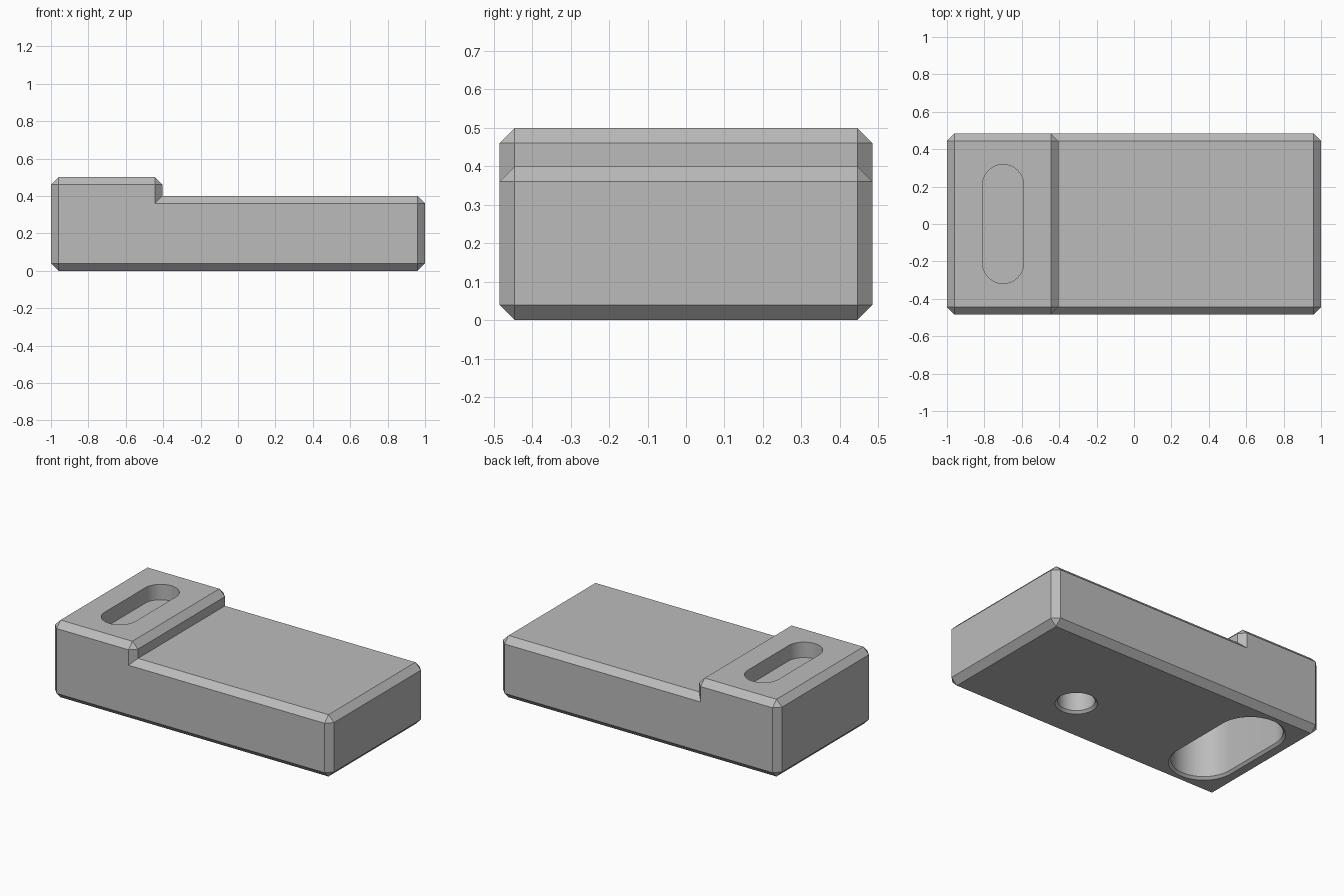
import bpy
import bmesh
import math
from itertools import product

default = bpy.data.objects.get("Cube")
if default:
    bpy.data.objects.remove(default, do_unlink=True)

CHAMFER = 0.04
HALF_Y = 0.485

grey = bpy.data.materials.new("plain grey")
grey.use_nodes = True
grey.diffuse_color = (0.5, 0.5, 0.5, 1)
grey.node_tree.nodes["Principled BSDF"].inputs["Base Color"].default_value = (0.5, 0.5, 0.5, 1)


def make_object(name, bm):
    bmesh.ops.recalc_face_normals(bm, faces=bm.faces)
    mesh = bpy.data.meshes.new(name)
    bm.to_mesh(mesh)
    bm.free()
    mesh.materials.append(grey)
    obj = bpy.data.objects.new(name, mesh)
    bpy.context.collection.objects.link(obj)
    return obj


def chamfered_box(name, low, high):
    """Box with every edge chamfered, as the hull of its face corners."""
    bm = bmesh.new()
    for axis in range(3):
        for side in product((0, 1), repeat=3):
            point = []
            for i in range(3):
                inset = 0 if i == axis else CHAMFER
                point.append(high[i] - inset if side[i] else low[i] + inset)
            bm.verts.new(point)
    bmesh.ops.convex_hull(bm, input=bm.verts)
    bmesh.ops.dissolve_limit(bm, angle_limit=0.01, verts=bm.verts, edges=bm.edges)
    return make_object(name, bm)


def slot_cutter(name, x, y, straight, levels, steps=24):
    """Loft of rounded slots along y; levels are (z, radius) pairs."""
    bm = bmesh.new()
    rings = []
    for z, radius in levels:
        ring = []
        for end in (1, -1):
            for i in range(steps + 1):
                if straight == 0 and i == steps:
                    continue
                a = math.pi * i / steps
                ring.append(bm.verts.new((x + end * radius * math.cos(a),
                                          y + end * (straight + radius * math.sin(a)), z)))
        rings.append(ring)
    for lower, upper in zip(rings, rings[1:]):
        for i in range(len(lower)):
            j = (i + 1) % len(lower)
            bm.faces.new((lower[i], lower[j], upper[j], upper[i]))
    bm.faces.new(rings[0])
    bm.faces.new(rings[-1])
    cutter = make_object(name, bm)
    cutter.hide_render = True
    return cutter


def combine(target, other, operation):
    mod = target.modifiers.new(other.name, 'BOOLEAN')
    mod.operation = operation
    mod.solver = 'EXACT'
    mod.object = other
    bpy.context.view_layer.objects.active = target
    bpy.ops.object.modifier_apply(modifier=mod.name)
    bpy.data.objects.remove(other, do_unlink=True)


# Long low block with a taller block at one end
body = chamfered_box("stepped_block", (-1, -HALF_Y, 0), (1, HALF_Y, 0.4))
raised_end = chamfered_box("raised_end", (-1, -HALF_Y, 0), (-0.405, HALF_Y, 0.5))
combine(body, raised_end, 'UNION')

# Shallow slot in the top, deep slot and round hole with chamfered rims below
cutters = [
    slot_cutter("top_slot", -0.7, 0, 0.208, [(0.4, 0.11), (0.6, 0.11)]),
    slot_cutter("bottom_slot", -0.7, 0, 0.208,
                [(-0.02, 0.225), (0.015, 0.19), (0.36, 0.19)]),
    slot_cutter("bottom_hole", 0.3, -0.16, 0,
                [(-0.02, 0.143), (0.015, 0.108), (0.3, 0.108)]),
]
for cutter in cutters:
    combine(body, cutter, 'DIFFERENCE')

# Tidy coplanar seams, then shade
bm = bmesh.new()
bm.from_mesh(body.data)
bmesh.ops.remove_doubles(bm, verts=bm.verts, dist=0.0001)
bmesh.ops.dissolve_limit(bm, angle_limit=0.01, verts=bm.verts, edges=bm.edges)
bm.to_mesh(body.data)
bm.free()

bpy.ops.object.select_all(action='DESELECT')
body.select_set(True)
bpy.context.view_layer.objects.active = body
bpy.ops.object.shade_smooth_by_angle(angle=math.radians(30))
